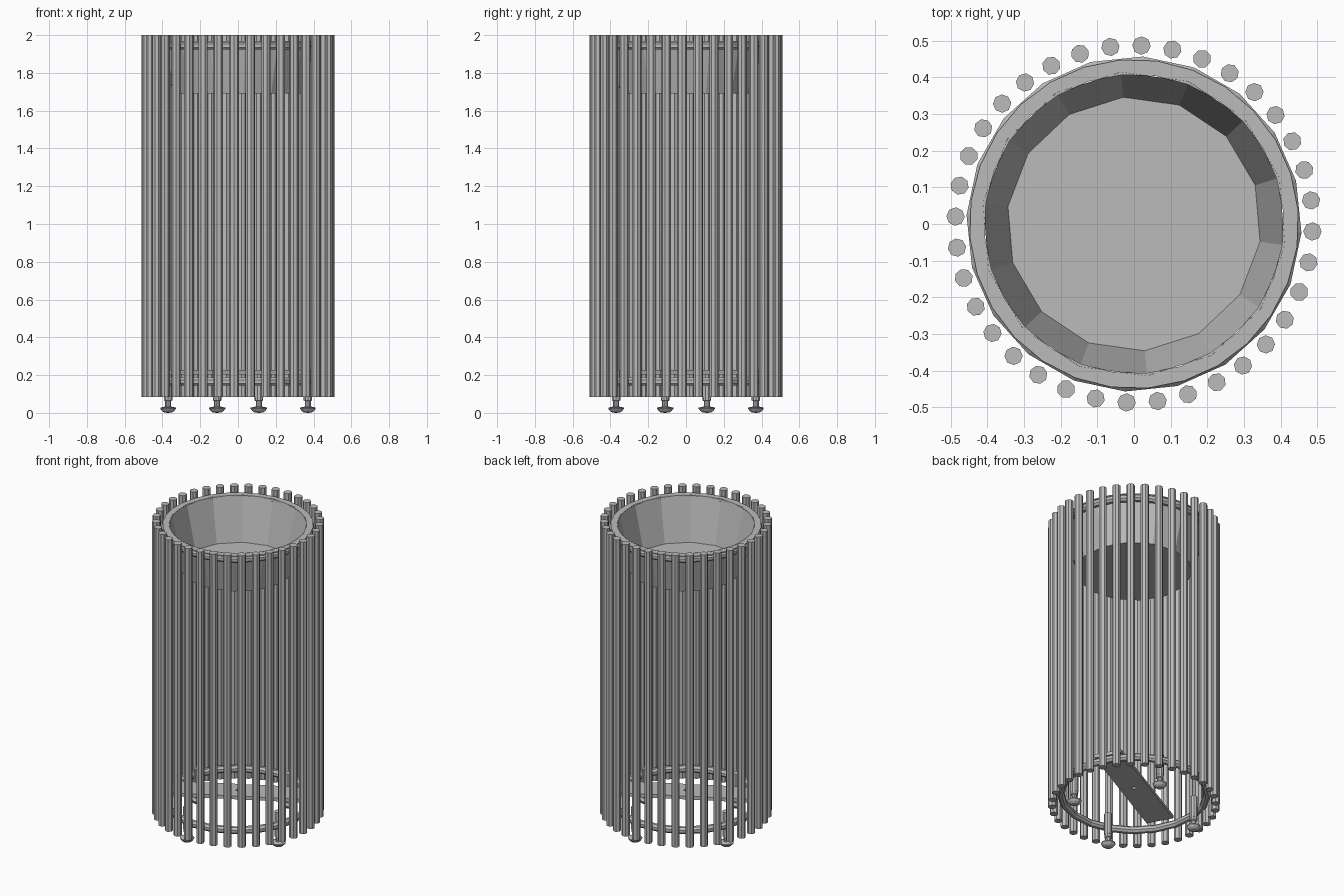
import bpy, bmesh
from math import radians, cos, sin, pi
from mathutils import Matrix

cube = bpy.data.objects.get("Cube")
if cube:
    bpy.data.objects.remove(cube, do_unlink=True)

metal = bpy.data.materials.new("grey_metal")
metal.use_nodes = True
GREY = (0.5, 0.5, 0.5, 1)
metal.diffuse_color = GREY
metal.node_tree.nodes["Principled BSDF"].inputs["Base Color"].default_value = GREY

ROD_COUNT = 36
FOOT_ANGLE = radians(-16.6)


def finish(name, bm):
    bmesh.ops.recalc_face_normals(bm, faces=bm.faces)
    mesh = bpy.data.meshes.new(name)
    bm.to_mesh(mesh)
    bm.free()
    mesh.materials.append(metal)
    obj = bpy.data.objects.new(name, mesh)
    bpy.context.collection.objects.link(obj)
    return obj


def lathe(bm, profile, sides, turn=0, x=0, y=0, closed=False):
    """Revolve (radius, height) points; a zero radius becomes a pole."""
    rings = []
    for r, z in profile:
        if r == 0:
            rings.append([bm.verts.new((x, y, z))] * sides)
        else:
            angles = [turn + 2 * pi * i / sides for i in range(sides)]
            rings.append([bm.verts.new((x + r * cos(a), y + r * sin(a), z)) for a in angles])
    pairs = list(zip(rings, rings[1:]))
    if closed:
        pairs.append((rings[-1], rings[0]))
    for low, high in pairs:
        for i in range(sides):
            j = (i + 1) % sides
            quad = dict.fromkeys((low[i], low[j], high[j], high[i]))
            bm.faces.new(list(quad))


# Cage of upright rods
bm = bmesh.new()
for i in range(ROD_COUNT):
    a = radians(-2.4) + 2 * pi * i / ROD_COUNT
    spot = Matrix.Translation((0.487 * cos(a), 0.487 * sin(a), 1.0425)) @ Matrix.Rotation(a, 4, 'Z')
    bmesh.ops.create_cone(bm, cap_ends=True, segments=8, radius1=0.025, radius2=0.025,
                          depth=1.915, matrix=spot)
finish("cage_rods", bm)

# Tube hoops that hold the rods
for name, z in (("upper_hoop", 1.944), ("lower_hoop", 0.165)):
    bm = bmesh.new()
    section = [(0.436 + 0.023 * cos(pi * (k + 0.5) / 4), z + 0.023 * sin(pi * (k + 0.5) / 4))
               for k in range(8)]
    lathe(bm, section, 20, radians(-3), closed=True)
    finish(name, bm)

# Tapered bowl with a flat lip
bm = bmesh.new()
lathe(bm, [(0, 1.69), (0.347, 1.69), (0.416, 1.97)], 14, radians(-8))
finish("bowl", bm)
bm = bmesh.new()
lathe(bm, [(0.408, 1.962), (0.408, 1.969), (0.449, 1.969), (0.449, 1.962)], 28, radians(-8), closed=True)
finish("bowl_lip", bm)

# Cross plank with a centre hole
bm = bmesh.new()
bmesh.ops.create_cube(bm, size=1, matrix=Matrix.Diagonal((0.84, 0.17, 0.022, 1)))
plank = finish("cross_plank", bm)
plank.location.z = 0.215
plank.rotation_euler.z = FOOT_ANGLE + radians(45)
bm = bmesh.new()
lathe(bm, [(0, 0.1), (0.012, 0.1), (0.012, 0.3), (0, 0.3)], 12)
cutter = finish("hole_cutter", bm)
cutter.hide_render = True
cutter.hide_set(True)
cut = plank.modifiers.new("hole", 'BOOLEAN')
cut.operation = 'DIFFERENCE'
cut.solver = 'EXACT'
cut.object = cutter
bpy.context.view_layer.update()
cut_mesh = bpy.data.meshes.new_from_object(plank.evaluated_get(bpy.context.evaluated_depsgraph_get()))
plank.modifiers.clear()
plank.data = cut_mesh
bpy.data.objects.remove(cutter, do_unlink=True)

# Four levelling feet screwed into short posts
post = [(0, 0.085), (0.024, 0.085), (0.024, 0.228), (0, 0.228)]
foot = [(0, 0), (0.022, 0.002), (0.034, 0.01), (0.043, 0.022), (0.043, 0.028), (0.016, 0.034),
        (0.016, 0.062), (0.023, 0.066), (0.023, 0.085), (0, 0.085)]
for name, profile in (("foot_posts", post), ("levelling_feet", foot)):
    bm = bmesh.new()
    for k in range(4):
        a = FOOT_ANGLE + k * pi / 2
        lathe(bm, profile, 10, a, 0.386 * cos(a), 0.386 * sin(a))
    finish(name, bm)
